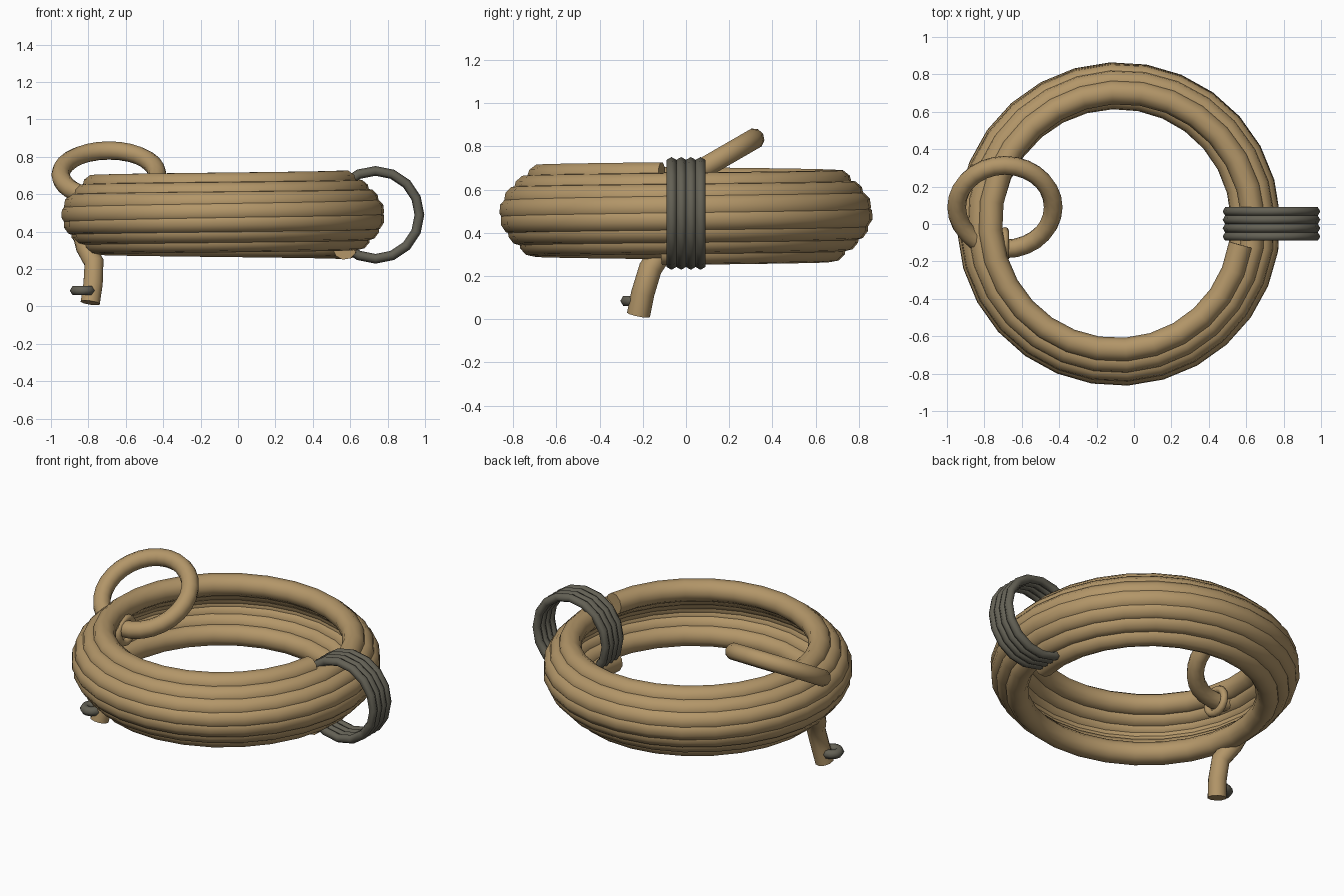
import bpy
from math import sin, cos, pi, radians

cube = bpy.data.objects.get("Cube")
if cube:
    bpy.data.objects.remove(cube)


def material(name, rgb):
    mat = bpy.data.materials.new(name)
    mat.use_nodes = True
    mat.diffuse_color = (*rgb, 1)
    mat.node_tree.nodes["Principled BSDF"].inputs["Base Color"].default_value = (*rgb, 1)
    return mat


TAN = material("tan rope", (0.45, 0.305, 0.14))
GREY = material("dark grey cord", (0.125, 0.118, 0.09))


def finish(obj, name, mat):
    obj.name = name
    obj.data.materials.clear()
    obj.data.materials.append(mat)
    bpy.ops.object.select_all(action='DESELECT')
    obj.select_set(True)
    bpy.context.view_layer.objects.active = obj
    bpy.ops.object.shade_smooth_by_angle(angle=radians(62))
    return obj


def tube(name, points, radius, mat):
    """Capped round tube along a list of points."""
    curve = bpy.data.curves.new(name, 'CURVE')
    curve.dimensions = '3D'
    curve.bevel_depth = radius
    curve.bevel_resolution = 3
    curve.use_fill_caps = True
    spline = curve.splines.new('POLY')
    spline.points.add(len(points) - 1)
    for p, co in zip(spline.points, points):
        p.co = (*co, 1)
    obj = bpy.data.objects.new(name, curve)
    bpy.context.collection.objects.link(obj)
    bpy.ops.object.select_all(action='DESELECT')
    obj.select_set(True)
    bpy.context.view_layer.objects.active = obj
    bpy.ops.object.convert(target='MESH')
    return finish(bpy.context.object, name, mat)


def ring(name, location, rotation, major, minor, mat, segments=28, sides=10):
    bpy.ops.mesh.primitive_torus_add(
        location=location, rotation=[radians(a) for a in rotation],
        major_radius=major, minor_radius=minor,
        major_segments=segments, minor_segments=sides)
    return finish(bpy.context.object, name, mat)


# Main coil: one rope winding down, bulging outward at mid height
TURNS, STEPS = 7, 28
coil = []
for i in range(TURNS * STEPS + 1):
    t = i / (TURNS * STEPS)
    angle = -0.17 - 2 * pi * TURNS * t
    r = 0.66 + 0.143 * sin(pi * t)
    coil.append((-0.08 + r * cos(angle), r * sin(angle), 0.665 - 0.35 * t))
tube("rope_coil", coil, 0.065, TAN)

# Loose rope tail hanging below the coil, with its small binding
tube("rope_tail", [(-0.83, -0.07, 0.38), (-0.815, -0.11, 0.32), (-0.77, -0.165, 0.235),
                   (-0.775, -0.2, 0.12), (-0.79, -0.22, 0.02)], 0.054, TAN)
ring("tail_binding", (-0.83, -0.235, 0.085), (0, 0, 0), 0.042, 0.027, GREY, 12, 6)

# Tilted rope loop and the small link tying it to the coil
ring("rope_loop", (-0.69, 0.09, 0.705), (30, 0, 0), 0.258, 0.05, TAN)
ring("loop_link", (-0.69, -0.11, 0.555), (0, 90, 0), 0.072, 0.022, TAN, 16, 8)

# Bundle of four cord rings wrapped around the coil
for n in range(4):
    ring(f"cord_wrap_{n + 1}", (0.735, -0.067 + n * 0.0447, 0.49), (90, 0, 0),
         0.235, 0.026, GREY, 16, 6)
